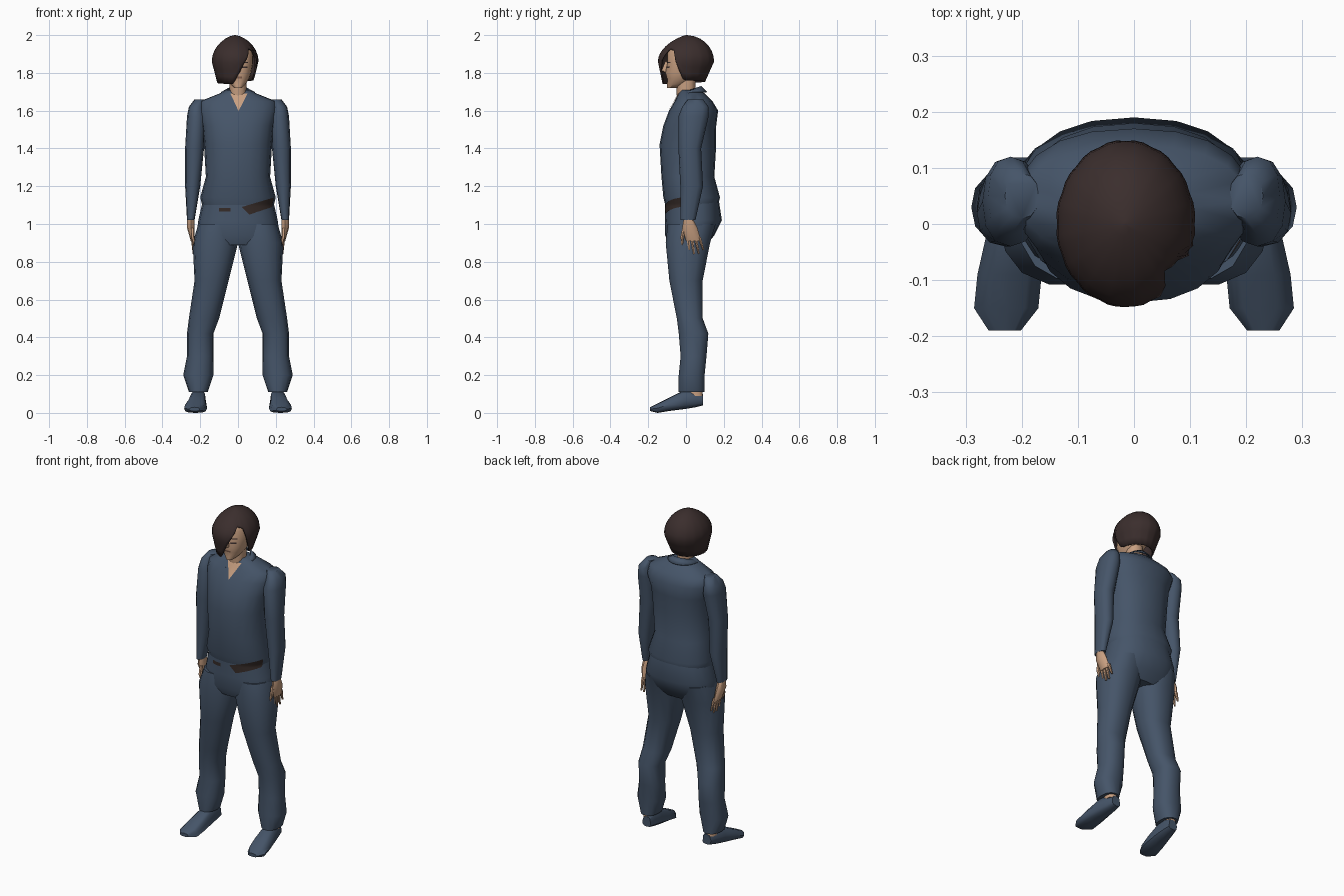
import bpy, bmesh, math
from mathutils import Vector
from mathutils.bvhtree import BVHTree

cube = bpy.data.objects.get("Cube")
if cube:
    bpy.data.objects.remove(cube, do_unlink=True)


def material(name, red, green, blue):
    mat = bpy.data.materials.new(name)
    mat.use_nodes = True
    colour = (red, green, blue, 1)
    mat.diffuse_color = colour
    mat.node_tree.nodes["Principled BSDF"].inputs["Base Color"].default_value = colour
    return mat


CLOTH = material("navy_cloth", .06, .09, .14)
HAIR = material("dark_brown_hair", .043, .027, .026)
BELT = material("brown_leather", .036, .024, .021)
SKIN = material("skin", .58, .35, .22)
LIPS = material("lips", .33, .17, .11)


def skin_rings(rings, closed=True, caps=(0, -1)):
    """Bridge equal-length rings of points into a surface."""
    bm = bmesh.new()
    loops = [[bm.verts.new(point) for point in ring] for ring in rings]
    count = len(loops[0])
    for lower, upper in zip(loops, loops[1:]):
        for i in range(count if closed else count - 1):
            j = (i + 1) % count
            bm.faces.new((lower[i], lower[j], upper[j], upper[i]))
    for end in caps:
        bm.faces.new(loops[end])
    bmesh.ops.recalc_face_normals(bm, faces=bm.faces)
    return bm


def finish(name, bm, mat, thickness=0):
    """Turn a bmesh into a smooth-shaded object, optionally with thickness."""
    mesh = bpy.data.meshes.new(name)
    bm.to_mesh(mesh)
    bm.free()
    mesh.materials.append(mat)
    mesh.shade_smooth()
    mesh.set_sharp_from_angle(angle=math.radians(50))
    obj = bpy.data.objects.new(name, mesh)
    bpy.context.collection.objects.link(obj)
    if thickness:
        obj.modifiers.new("thickness", "SOLIDIFY").thickness = thickness
    return obj


def oval(half_width, half_depth, sides, power=2.3):
    """Rounded-box outline."""
    points = []
    for i in range(sides):
        c, s = math.cos(math.tau * i / sides), math.sin(math.tau * i / sides)
        points.append((half_width * math.copysign(abs(c) ** (2 / power), c),
                       half_depth * math.copysign(abs(s) ** (2 / power), s)))
    return points


def loft(name, mat, sections, sides=12, flip=1):
    """Each section is (z, x, y, half width, half depth)."""
    rings = [[(flip * (x + u), y + v, z) for u, v in oval(width, depth, sides)]
             for z, x, y, width, depth in sections]
    return finish(name, skin_rings(rings), mat)


def lerp(keys, at):
    """Straight-line interpolation between (position, value) keys."""
    for (start, low), (stop, high) in zip(keys, keys[1:]):
        if at <= stop:
            return low + (high - low) * (at - start) / (stop - start)


def decal(name, mat, targets, corners, lift=.004):
    """Thin patch between four (x, z) corners, laid on the front of the targets."""
    trees = []
    for target in targets:
        bm = bmesh.new()
        bm.from_mesh(target.data)
        trees.append(BVHTree.FromBMesh(bm))
        bm.free()
    top_left, top_right, low_right, low_left = [Vector(corner) for corner in corners]
    steps = 8
    rows = []
    for r in range(steps + 1):
        row = []
        for c in range(steps + 1):
            spot = top_left.lerp(top_right, c / steps).lerp(
                low_left.lerp(low_right, c / steps), r / steps)
            hits = [tree.ray_cast(Vector((spot.x, -1, spot.y)), Vector((0, 1, 0)))[0]
                    for tree in trees]
            row.append((spot.x, min(hit.y for hit in hits if hit) - lift, spot.y))
        rows.append(row)
    finish(name, skin_rings(rows, closed=False, caps=()), mat)


def bar(name, mat, target, x, z, width, height):
    """Small upright rectangle laid on the front of one part."""
    left, right, low, high = x - width / 2, x + width / 2, z - height / 2, z + height / 2
    decal(name, mat, [target],
          ((left, high), (right, high), (right, low), (left, low)), lift=.002)


# Shirt and hips
shirt = loft("shirt", CLOTH, [
    (1.1, 0, .03, .19, .14), (1.14, 0, .03, .2, .15), (1.25, 0, .01, .17, .14),
    (1.42, 0, .01, .18, .15), (1.52, 0, .02, .19, .14), (1.6, 0, .04, .21, .13),
    (1.65, 0, .04, .2, .1), (1.69, 0, .03, .1, .07), (1.71, 0, .02, .06, .05)], sides=20)
hips = loft("trouser_hips", CLOTH, [
    (1.15, 0, .03, .18, .14), (1.02, 0, .04, .21, .15),
    (.94, 0, .02, .22, .13), (.89, 0, .01, .2, .1)], sides=20)

# Limbs, mirrored
for side, flip in (("left", 1), ("right", -1)):
    loft(side + "_trouser_leg", CLOTH, [
        (1, .11, .03, .1, .13), (.9, .12, .01, .12, .12), (.7, .14, 0, .09, .09),
        (.5, .18, .02, .08, .07), (.42, .2, .04, .07, .08), (.3, .2, .04, .07, .07),
        (.2, .21, .03, .08, .07), (.11, .21, .03, .05, .07)], 14, flip)
    loft(side + "_sleeve", CLOTH, [
        (1.66, .2, .05, .03, .04), (1.62, .22, .05, .04, .07), (1.57, .22, .04, .05, .08),
        (1.4, .23, .02, .05, .06), (1.2, .24, .03, .04, .06), (1.02, .25, .01, .02, .04)],
        flip=flip)

    # Hand: palm, four splayed fingers and a thumb
    loft(side + "_palm", SKIN, [
        (1.04, .25, .01, .02, .02), (.98, .25, .02, .02, .04),
        (.91, .24, .04, .01, .04)], 8, flip)
    for number, finger in enumerate(("index", "middle", "ring", "little")):
        spread = number - 1.5
        loft(f"{side}_{finger}_finger", SKIN, [
            (.93, .24, .04 + .02 * spread, .01, .01),
            (.84 + .01 * spread ** 2, .235, .055 + .025 * spread, .005, .005)], 6, flip)
    loft(side + "_thumb", SKIN, [
        (.98, .24, -.01, .01, .01), (.93, .24, -.02, .01, .01),
        (.89, .23, -.02, .005, .005)], 6, flip)

    # Ankle and shoe, whose upper half narrows towards the instep
    loft(side + "_ankle", SKIN, [(.17, .21, .04, .03, .04), (.09, .21, .05, .03, .04)],
         flip=flip)
    rings = []
    for y, width, low, high in ((.09, .03, .04, .1), (.05, .04, .03, .12),
                                (-.01, .05, .02, .12), (-.09, .06, .01, .08),
                                (-.15, .06, 0, .05), (-.19, .03, .01, .03)):
        rings.append([(flip * (.21 - y / 10 + u * (.8 if v > 0 else 1)), y, (low + high) / 2 + v)
                      for u, v in oval(width, (high - low) / 2, sides=12, power=3)])
    finish(side + "_shoe", skin_rings(rings), CLOTH)

# Belt and open neckline
decal("belt_side", BELT, [shirt, hips], ((.02, 1.09), (.19, 1.14), (.18, 1.09), (.06, 1.05)))
decal("belt_front", BELT, [shirt, hips], ((-.1, 1.085), (-.04, 1.085), (-.04, 1.065), (-.1, 1.065)))
decal("neckline", SKIN, [shirt], ((-.04, 1.69), (.05, 1.69), (.004, 1.6), (.002, 1.6)))

# Collar: open band, pointed at the front and raised at the back
top, bottom = [], []
for i in range(21):
    angle = math.radians(lerp(((0, -62), (20, 242)), i))
    c, s = math.cos(angle), math.sin(angle)
    rise = (s + 1) / 2
    top.append((.06 * c, .02 + .06 * s, 1.69 + .04 * rise))
    bottom.append((.09 * c, .02 + .09 * s, 1.64 + .06 * min(1, 2 * rise)))
finish("collar", skin_rings([top, bottom], closed=False, caps=()), CLOTH, thickness=.006)

# Neck, head and face
loft("neck", SKIN, [(1.62, 0, 0, .04, .04), (1.69, 0, 0, .045, .05), (1.8, 0, 0, .045, .05)])
head = loft("head", SKIN, [
    (1.72, 0, -.07, .02, .03), (1.74, 0, -.05, .04, .05), (1.77, 0, -.03, .06, .07),
    (1.8, 0, -.02, .07, .09), (1.85, 0, 0, .08, .1), (1.9, 0, 0, .08, .1),
    (1.94, 0, 0, .07, .08), (1.97, 0, 0, .03, .04)], sides=18)
loft("nose", SKIN, [(1.86, 0, -.1, .005, .01), (1.81, 0, -.11, .015, .02),
                    (1.8, 0, -.1, .01, .01)], sides=8)
for side, x in (("left", .035), ("right", -.035)):
    bar(side + "_eye", HAIR, head, x, 1.83, .03, .008)
    bar(side + "_brow", HAIR, head, x, 1.855, .035, .006)
bar("mouth", LIPS, head, 0, 1.775, .04, .01)

# Hair: a rounded bob whose lower edge opens round the face under a diagonal fringe
edge = ((0, 1.76), (265, 1.74), (315, 1.93), (330, 1.92), (350, 1.77), (360, 1.76))
SEGMENTS, ROWS, CROWN, WIDEST = 48, 10, 2, 1.86
rings = []
for r in range(ROWS + 1):
    ring = []
    for i in range(SEGMENTS):
        degrees = 360 * i / SEGMENTS
        c, s = math.cos(math.radians(degrees)), math.sin(math.radians(degrees))
        frontness = (1 - s) / 2
        z = CROWN - (CROWN - lerp(edge, degrees)) * (r / ROWS) ** 1.6
        if z > WIDEST:
            dome = math.sqrt(1 - ((z - WIDEST) / (CROWN - WIDEST)) ** 2)
            size = max(dome, .04) ** (1 + .6 * frontness)
        else:
            size = 1 - (3 - 1.6 * frontness) * (WIDEST - z)
        # Every third strand is pressed in a little
        size *= 1 - .02 * (i % 3 == 0) * r / ROWS
        ring.append((-.015 + .125 * c * size, .15 * s * size, z))
    rings.append(ring)
finish("hair", skin_rings(rings, caps=(0,)), HAIR, thickness=.008)
